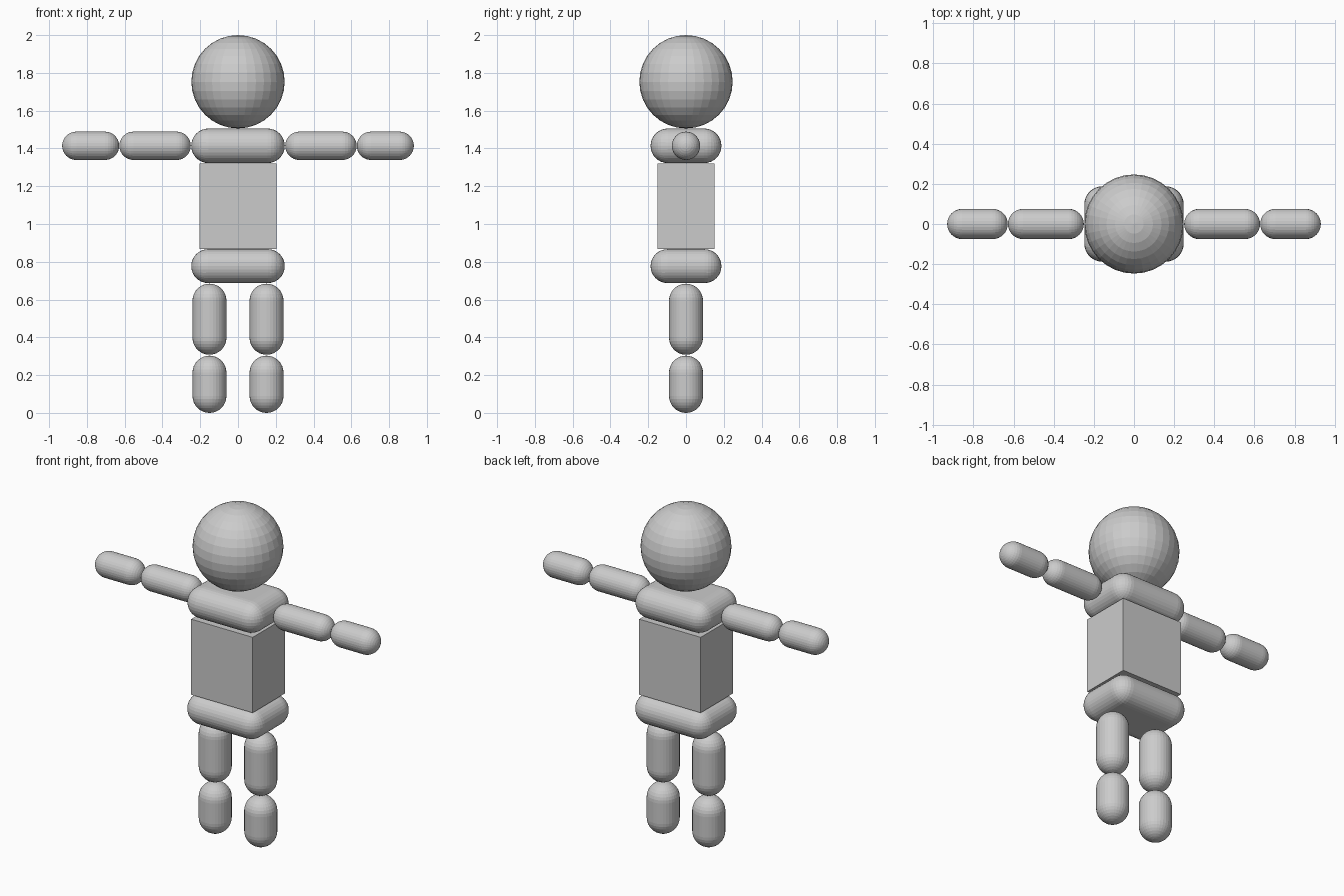
import bpy, bmesh
from math import pi, sin, cos
from mathutils import Matrix, Vector

if "Cube" in bpy.data.objects:
    bpy.data.objects.remove(bpy.data.objects["Cube"])


def add_object(name, bm, loc):
    mesh = bpy.data.meshes.new(name)
    bmesh.ops.recalc_face_normals(bm, faces=bm.faces)
    bm.to_mesh(mesh)
    bm.free()
    obj = bpy.data.objects.new(name, mesh)
    obj.location = loc
    bpy.context.collection.objects.link(obj)
    return obj


def box(name, size, loc, rounding=0):
    bm = bmesh.new()
    bmesh.ops.create_cube(bm, size=1, matrix=Matrix.Diagonal((*size, 1)))
    obj = add_object(name, bm, loc)
    if rounding:
        bevel = obj.modifiers.new("rounded edges", 'BEVEL')
        bevel.width = rounding
        bevel.segments = 8
        bevel.limit_method = 'NONE'
    return obj


def capsule(name, radius, length, loc, along_x=False):
    """Lathe a half-outline with round ends around the z axis."""
    bm = bmesh.new()
    straight = length / 2 - radius
    outline = []
    for i in range(18):
        top = i < 9
        angle = (i if top else i - 1) * pi / 16
        z = radius * cos(angle) + (straight if top else -straight)
        outline.append(bm.verts.new((radius * sin(angle), 0, z)))
    edges = [bm.edges.new(pair) for pair in zip(outline, outline[1:])]
    bmesh.ops.spin(bm, geom=outline + edges, axis=(0, 0, 1), cent=(0, 0, 0),
                   angle=2 * pi, steps=32)
    bmesh.ops.remove_doubles(bm, verts=bm.verts, dist=1e-5)
    if along_x:
        bmesh.ops.rotate(bm, verts=bm.verts, cent=Vector(),
                         matrix=Matrix.Rotation(pi / 2, 3, 'Y'))
    return add_object(name, bm, loc)


# Head
bm = bmesh.new()
bmesh.ops.create_uvsphere(bm, u_segments=32, v_segments=16, radius=0.247)
add_object("head", bm, (0, 0, 1.753))

# Torso: pillow-shaped shoulders and hips around a plain box
box("shoulders", (0.495, 0.375, 0.183), (0, 0, 1.414), 0.091)
box("torso", (0.408, 0.304, 0.452), (0, 0, 1.094))
box("hips", (0.495, 0.375, 0.179), (0, 0, 0.777), 0.089)

# Limbs, mirrored left and right
for side, s in (("left", 1), ("right", -1)):
    capsule(f"{side}_upper_arm", 0.075, 0.378, (s * 0.439, 0, 1.414), True)
    capsule(f"{side}_forearm", 0.075, 0.302, (s * 0.78, 0, 1.414), True)
    capsule(f"{side}_thigh", 0.09, 0.376, (s * 0.151, 0, 0.496))
    capsule(f"{side}_shin", 0.09, 0.303, (s * 0.151, 0, 0.1515))
